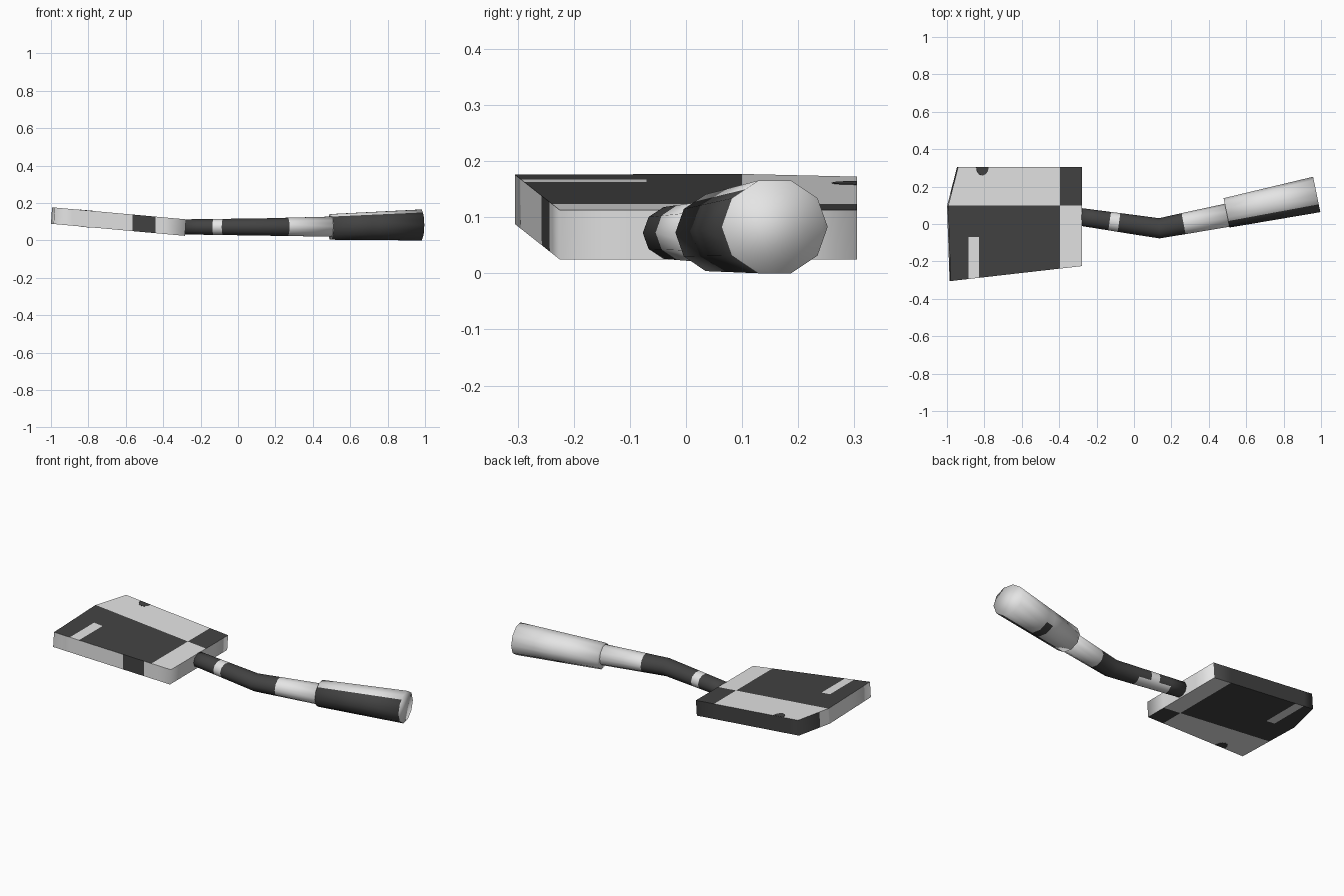
import bpy, bmesh, math
from mathutils import Vector

if "Cube" in bpy.data.objects:
    bpy.data.objects.remove(bpy.data.objects["Cube"])


def material(name, v):
    m = bpy.data.materials.new(name)
    m.use_nodes = True
    m.diffuse_color = (v, v, v, 1)
    m.node_tree.nodes["Principled BSDF"].inputs["Base Color"].default_value = (v, v, v, 1)
    return m


LIGHT, DARK = 0, 1
MATS = [material("light_grey", 0.78), material("charcoal", 0.055)]


def finish(name, bm, smooth=False):
    bmesh.ops.recalc_face_normals(bm, faces=bm.faces)
    me = bpy.data.meshes.new(name)
    for m in MATS:
        me.materials.append(m)
    for f in bm.faces:
        f.smooth = smooth
    bm.to_mesh(me)
    bm.free()
    ob = bpy.data.objects.new(name, me)
    bpy.context.scene.collection.objects.link(ob)


# Tilted slab: the top and bottom follow the same slope
def top_z(x):
    return 0.113 + (-0.28 - x) * 0.09


def slab(outline, upper, lower):
    bm = bmesh.new()
    top = [bm.verts.new((x, y, top_z(x) + upper)) for x, y in outline]
    low = [bm.verts.new((x - 0.006, y, top_z(x) + lower)) for x, y in outline]
    bm.faces.new(top)
    bm.faces.new(low[::-1])
    n = len(outline)
    for i in range(n):
        j = (i + 1) % n
        bm.faces.new((top[i], low[i], low[j], top[j]))
    bmesh.ops.recalc_face_normals(bm, faces=bm.faces)
    return bm


# Blade, cut along its colour borders
OUTLINE = [(-0.994, 0.095), (-0.98, -0.305), (-0.278, -0.225), (-0.278, 0.305), (-0.94, 0.305)]
blade = slab(OUTLINE, 0, -0.088)
CUTS = [((1, 0, 0), c) for c in (-0.885, -0.83, -0.565, -0.44, -0.395)]
CUTS += [((0, 1, 0), c) for c in (-0.1, -0.07, 0.07, 0.1, 0.16)]
for axis, c in CUTS:
    bmesh.ops.bisect_plane(blade, geom=blade.verts[:] + blade.edges[:] + blade.faces[:],
                           plane_co=Vector(axis) * c, plane_no=axis)
blade.normal_update()
for f in blade.faces:
    c, n = f.calc_center_median(), f.normal
    if abs(n.z) > 0.7:
        # the underside repeats the top, mirrored front to back
        y = c.y if n.z > 0 else -c.y
        stripe = -0.885 < c.x < -0.83 and y < -0.07
        dark = (y < 0.1) == (c.x < -0.395) and not stripe
    elif n.y < -0.7:
        dark = -0.565 < c.x < -0.44
    elif n.y > 0.7:
        dark = True
    else:
        dark = n.x < 0 and c.y > 0.16
    f.material_index = DARK if dark else LIGHT

# The rim is softly shaded, with sharp upper and lower borders
for e in blade.edges:
    flat = [abs(f.normal.z) > 0.7 for f in e.link_faces]
    e.smooth = flat[0] == flat[1]
finish("blade", blade, smooth=True)


# Dark half-round spots at the blade edges
def spot(name, edge_y, side, upper, lower):
    arc = [math.pi * i / 6 for i in range(7)]
    pts = [(-0.81 + 0.033 * math.cos(a), edge_y - side * 0.045 * math.sin(a)) for a in arc]
    bm = slab(pts, upper, lower)
    for f in bm.faces:
        f.material_index = DARK
    finish(name, bm)


spot("upper_spot", 0.304, 1, 0.001, -0.003)
spot("lower_spot", -0.281, -1, -0.085, -0.0895)


# Ten-sided tube; each side is split in half so colours can change mid-side
def tube(name, keys, stations, rule):
    def sample(x):
        for a, b in zip(keys, keys[1:]):
            if x <= b[0] + 1e-6:
                t = (x - a[0]) / (b[0] - a[0])
                return [p + (q - p) * t for p, q in zip(a, b)]

    bm = bmesh.new()
    rings = []
    for x in stations:
        _, y, z, r = sample(x)
        ahead, behind = min(x + 0.01, keys[-1][0]), max(x - 0.01, keys[0][0])
        t = Vector((ahead - behind, sample(ahead)[1] - sample(behind)[1])).normalized()
        corners = []
        for k in range(10):
            a = math.radians(36 * k)
            side, up = r * math.cos(a), 0.9 * r * math.sin(a)
            corners.append(Vector((x - t.y * side, y + t.x * side, z + up)))
        ring = []
        for k in range(10):
            ring += [corners[k], (corners[k] + corners[(k + 1) % 10]) / 2]
        rings.append([bm.verts.new(p) for p in ring])
    for i in range(len(rings) - 1):
        mid = (stations[i] + stations[i + 1]) / 2
        for k in range(20):
            j = (k + 1) % 20
            f = bm.faces.new((rings[i][k], rings[i][j], rings[i + 1][j], rings[i + 1][k]))
            f.material_index = DARK if rule(mid, 18 * k + 9) else LIGHT
    for ring in (rings[0], rings[-1]):
        bm.faces.new(ring).material_index = LIGHT
    finish(name, bm, smooth=True)


# Bent shaft with a pale band and a pale patch underneath
def shaft_rule(x, angle):
    band = -0.13 < x < -0.08
    patch = -0.2 < x < -0.01 and 250 < angle < 325
    return x < 0.265 and not band and not patch


tube("shaft",
     [(-0.3, 0.04, 0.0725, 0.047), (0.135, -0.023, 0.072, 0.054), (0.51, 0.049, 0.074, 0.063)],
     [-0.3, -0.2, -0.13, -0.08, -0.01, 0.135, 0.265, 0.51], shaft_rule)


# Flared grip, dark along its front side
def grip_rule(x, angle):
    return 126 < angle < (324 if 0.7 < x < 0.75 else 252)


tube("grip",
     [(0.495, 0.0595, 0.0725, 0.08), (0.977, 0.158, 0.0828, 0.0965)],
     [0.495, 0.7, 0.75, 0.977], grip_rule)
